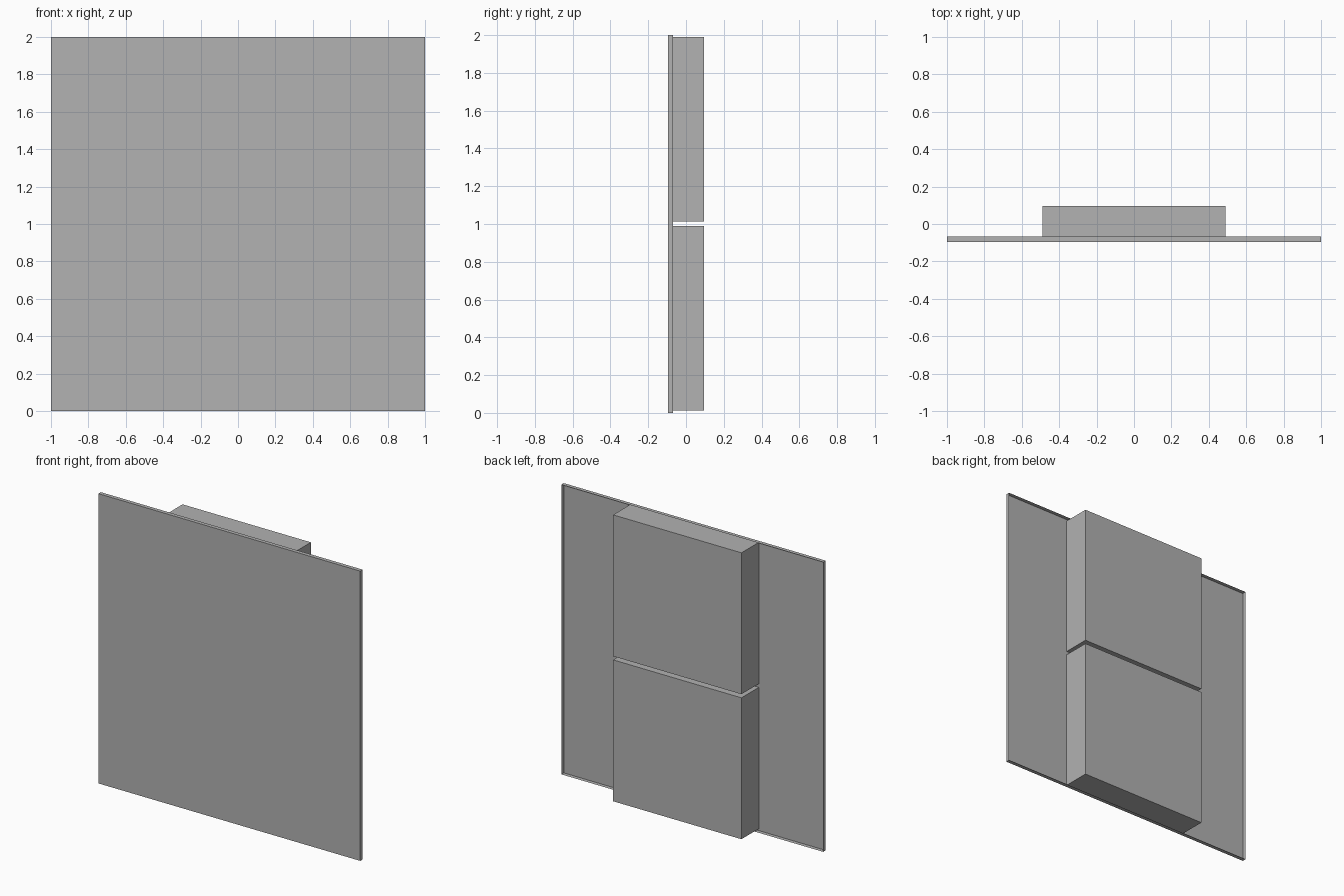
import bpy
import bmesh
from mathutils import Vector

cube = bpy.data.objects.get("Cube")
if cube:
    bpy.data.objects.remove(cube, do_unlink=True)

# Single grey finish
GREY = (0.445, 0.445, 0.445, 1.0)
grey = bpy.data.materials.new("grey")
grey.use_nodes = True
grey.diffuse_color = GREY
grey.node_tree.nodes["Principled BSDF"].inputs["Base Color"].default_value = GREY

FRONT, RIM, BACK = -0.095, -0.068, 0.095


def open_box(name, low, high, open_side):
    """Box between two corners, with the face along open_side left out."""
    low, high = Vector(low), Vector(high)
    bm = bmesh.new()
    bmesh.ops.create_cube(bm, size=1)
    bmesh.ops.scale(bm, vec=high - low, verts=bm.verts)
    bmesh.ops.translate(bm, vec=(low + high) / 2, verts=bm.verts)
    bm.normal_update()
    missing = [f for f in bm.faces if f.normal.dot(Vector(open_side)) > 0.9]
    bmesh.ops.delete(bm, geom=missing, context="FACES")
    mesh = bpy.data.meshes.new(name)
    bm.to_mesh(mesh)
    bm.free()
    mesh.materials.append(grey)
    obj = bpy.data.objects.new(name, mesh)
    bpy.context.collection.objects.link(obj)
    return obj


# Front sheet with a shallow folded rim, hollow at the back
open_box("front_panel", (-1, FRONT, 0), (1, RIM, 2), (0, 1, 0))

# Two stacked boxes standing on the back of the sheet
for name, bottom in (("lower_box", 0.013), ("upper_box", 1.014)):
    open_box(name, (-0.49, FRONT, bottom), (0.49, BACK, bottom + 0.976), (0, -1, 0))
